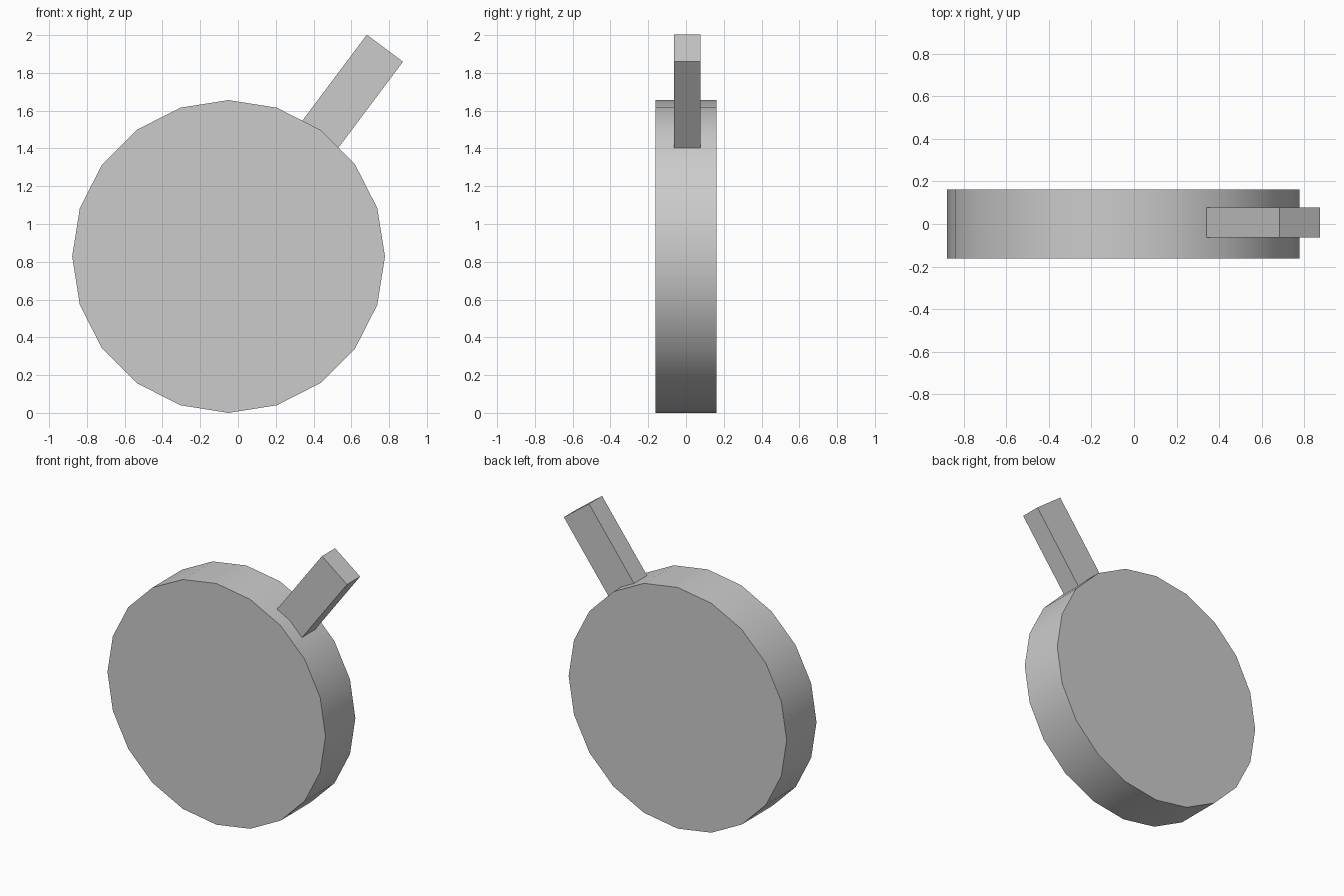
import bpy
from math import radians, cos, sin
from mathutils import Vector, Matrix

if "Cube" in bpy.data.objects:
    bpy.data.objects.remove(bpy.data.objects["Cube"])

RADIUS = 0.828
CENTRE = Vector((-0.05, 0, RADIUS))

# Round flat body: 20-sided drum lying along y, smooth rim with sharp edges
bpy.ops.mesh.primitive_cylinder_add(vertices=20, radius=RADIUS, depth=0.324)
body = bpy.context.object
body.name = "round_body"
body.data.transform(Matrix.Rotation(radians(90), 4, 'X') @ Matrix.Rotation(radians(90), 4, 'Z'))
body.location = CENTRE
bpy.ops.object.shade_smooth_by_angle(angle=radians(30))

# Handle: square-ended bar pointing radially up and right, rooted just inside the rim
ANGLE = radians(53.1)
INNER, OUTER = 0.74, 1.379
mid = (INNER + OUTER) / 2
bpy.ops.mesh.primitive_cube_add(size=1)
handle = bpy.context.object
handle.name = "handle"
handle.data.transform(Matrix.Diagonal((OUTER - INNER, 0.142, 0.2386, 1)))
handle.rotation_euler = (0, -ANGLE, 0)
handle.location = CENTRE + Vector((mid * cos(ANGLE), 0.007, mid * sin(ANGLE)))
